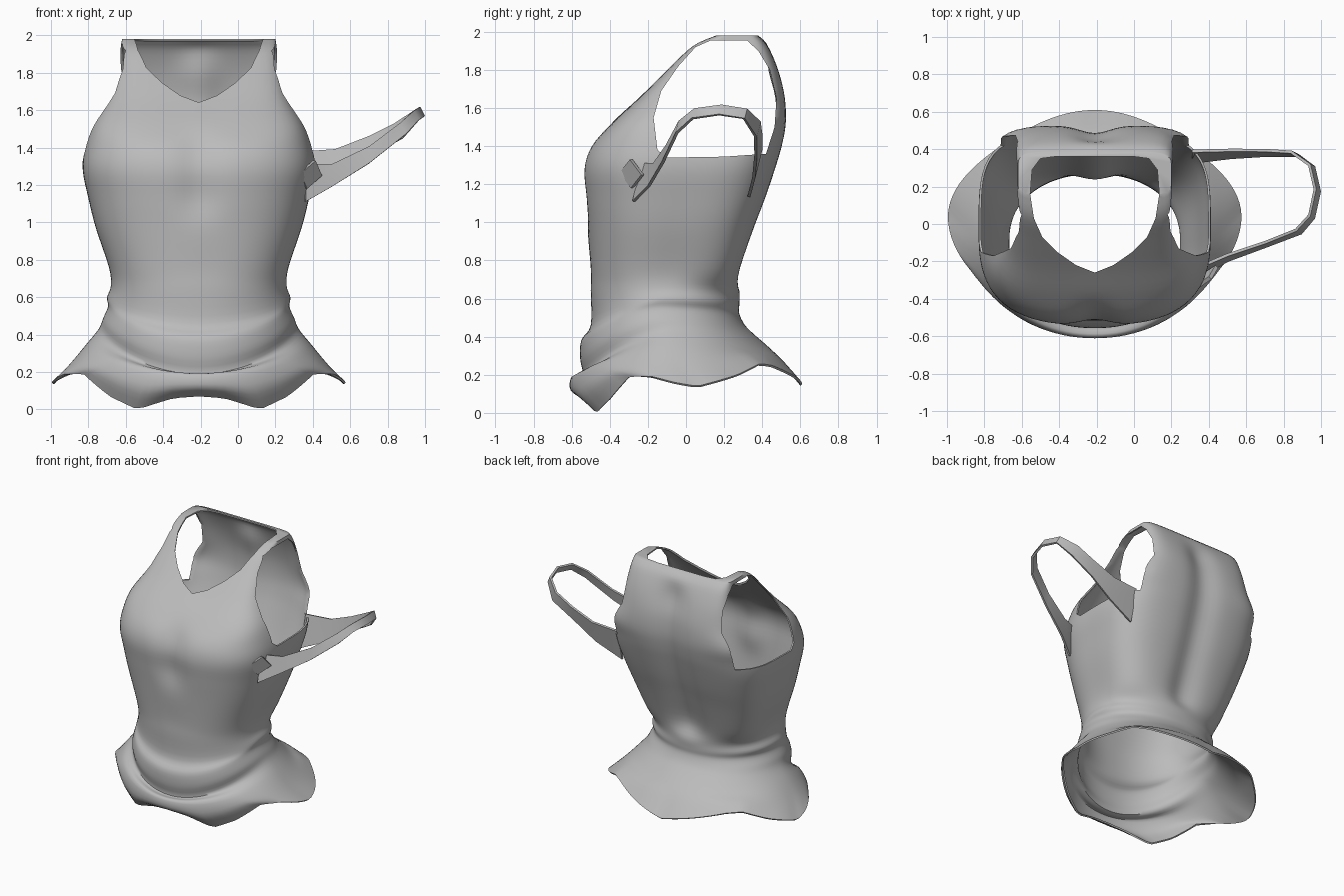
import bpy
import bmesh
import math
from mathutils import Vector

cube = bpy.data.objects.get("Cube")
if cube:
    bpy.data.objects.remove(cube, do_unlink=True)

AXIS_X = -0.21          # the garment sits off-centre because of the loose strap
COLUMNS = 96
STEPS = 4

fabric = bpy.data.materials.new("grey fabric")
fabric.use_nodes = True
fabric.diffuse_color = (0.5, 0.5, 0.5, 1)
fabric.node_tree.nodes["Principled BSDF"].inputs["Base Color"].default_value = fabric.diffuse_color


def make_object(name, bm):
    bmesh.ops.recalc_face_normals(bm, faces=bm.faces)
    mesh = bpy.data.meshes.new(name)
    bm.to_mesh(mesh)
    bm.free()
    obj = bpy.data.objects.new(name, mesh)
    bpy.context.collection.objects.link(obj)
    mesh.materials.append(fabric)
    return obj


def activate(obj):
    bpy.ops.object.select_all(action="DESELECT")
    obj.select_set(True)
    bpy.context.view_layer.objects.active = obj


def apply_modifier(obj, kind, **settings):
    activate(obj)
    modifier = obj.modifiers.new(kind.title(), kind)
    for key, value in settings.items():
        setattr(modifier, key, value)
    bpy.ops.object.modifier_apply(modifier=modifier.name)


def smooth(obj, degrees):
    activate(obj)
    bpy.ops.object.shade_smooth_by_angle(angle=math.radians(degrees))


def spline(points, steps):
    """Catmull-Rom curve through the points."""
    padded = [points[0]] + points + [points[-1]]
    result = []
    for a, b, c, d in zip(padded, padded[1:], padded[2:], padded[3:]):
        for i in range(steps):
            t = i / steps
            result.append(0.5 * (2 * b + (c - a) * t + (2 * a - 5 * b + 4 * c - d) * t * t
                                 + (3 * b - a - 3 * c + d) * t ** 3))
    return result + [points[-1]]


def prism(name, outline, direction):
    """Closed prism swept along the direction."""
    bm = bmesh.new()
    face = bm.faces.new([bm.verts.new(p) for p in outline])
    swept = bmesh.ops.extrude_face_region(bm, geom=[face])["geom"]
    moved = [v for v in swept if isinstance(v, bmesh.types.BMVert)]
    bmesh.ops.translate(bm, verts=moved, vec=direction)
    return make_object(name, bm)


def cut(target, cutter):
    cutter.hide_render = True
    apply_modifier(target, "BOOLEAN", object=cutter, operation="DIFFERENCE", solver="EXACT")
    bpy.data.objects.remove(cutter, do_unlink=True)


# Bodice sections: half width, front y, back y, height, squareness
bodice = [
    (0.41, 0.15, 0.38, 1.98, 7), (0.42, 0.03, 0.43, 1.925, 7),
    (0.445, -0.1, 0.485, 1.8, 6), (0.49, -0.24, 0.52, 1.66, 5),
    (0.57, -0.39, 0.525, 1.52, 4), (0.61, -0.5, 0.505, 1.4, 3),
    (0.62, -0.54, 0.47, 1.28, 2.8), (0.59, -0.53, 0.42, 1.13, 2.7),
    (0.55, -0.515, 0.36, 0.97, 2.6), (0.48, -0.5, 0.29, 0.76, 2.5),
]
# Waist and skirt sections: half width, front y, back y, front z, side z, back z, squareness
skirt = [
    (0.47, -0.5, 0.28, 0.64, 0.66, 0.64, 2.3), (0.49, -0.5, 0.28, 0.46, 0.6, 0.57, 2.2),
    (0.485, -0.55, 0.28, 0.38, 0.55, 0.52, 2.2), (0.51, -0.555, 0.31, 0.28, 0.49, 0.46, 2.2),
    (0.535, -0.54, 0.36, 0.19, 0.43, 0.41, 2.1), (0.6, -0.6, 0.44, 0.19, 0.35, 0.34, 2.1),
    (0.69, -0.605, 0.51, 0.11, 0.24, 0.27, 2), (0.785, -0.53, 0.61, 0.05, 0.14, 0.15, 1.9),
]
# Wavy hem: degrees from the front, height
hem = [(0, 0.07), (10, 0.06), (25, 0), (38, 0.07), (53, 0.19), (68, 0.19), (80, 0.16),
       (92, 0.14), (115, 0.2), (132, 0.26), (142, 0.25), (180, 0.15)]


def hem_height(degrees):
    for (a, za), (b, zb) in zip(hem, hem[1:]):
        if degrees <= b:
            return za + (zb - za) * (degrees - a) / (b - a)
    return hem[-1][1]


def section_point(c, s, half, front, back, z, power):
    radius = (abs(c) ** power + abs(s) ** power) ** (-1 / power)
    return Vector((half * radius * c, (front + back) / 2 + (back - front) / 2 * radius * s, z))


def column(angle):
    """Key points from shoulder to hem at one angle around the body."""
    c, s = math.cos(angle), math.sin(angle)
    points = []
    for half, front, back, z, power in bodice:
        # the back is squarer than the chest
        p = section_point(c, s, half, front, back, z, power + (1 if s > 0 and z < 1.6 else 0))
        # spine groove and a shallow dip between the busts
        dip = math.exp(-(p.x / 0.11) ** 2)
        if s > 0 and z < 1.85:
            p.y -= 0.04 * dip
        elif s < 0 and 1.1 < z < 1.5:
            p.y += 0.03 * dip
        points.append(p)
    for half, front, back, zf, zs, zb, power in skirt:
        z = zs + ((zf if s < 0 else zb) - zs) * abs(s) ** 1.6
        points.append(section_point(c, s, half, front, back, z, power))
    drop = hem_height(math.degrees(math.acos(max(-1, min(1, -s))))) - points[-1].z
    points[-1].z += drop
    points[-2].z += drop * 0.4
    # the skirt draws in between its side and back lobes
    if s > 0:
        points[-1] -= Vector((c, s, 0)) * 0.04 * math.sin(2 * angle) ** 2
    return spline(points, STEPS)


# Body of the top, with a cap that becomes the shoulder straps
bm = bmesh.new()
grid = [[bm.verts.new(p + Vector((AXIS_X, 0, 0))) for p in column(math.tau * i / COLUMNS)]
        for i in range(COLUMNS)]
for i in range(COLUMNS):
    left, right = grid[i - 1], grid[i]
    for j in range(len(left) - 1):
        bm.faces.new((left[j], right[j], right[j + 1], left[j + 1]))
bm.faces.new([col[0] for col in grid])
body = make_object("tank_top_body", bm)
# make the shell face outward
if body.data.polygons[-1].normal.z < 0:
    body.data.flip_normals()
apply_modifier(body, "SOLIDIFY", thickness=0.012, offset=-1)

# Armholes, one on each side
armhole = [(-0.1, 1.34), (-0.15, 1.38), (-0.17, 1.55), (-0.13, 1.69), (-0.04, 1.82),
           (0.05, 1.92), (0.13, 1.955), (0.32, 1.955), (0.38, 1.9), (0.44, 1.8),
           (0.475, 1.65), (0.465, 1.5), (0.42, 1.36), (0.2, 1.345)]
for side in (-1, 1):
    start = AXIS_X + side * 0.335
    cut(body, prism("armhole_cutter", [(start, y, z) for y, z in armhole], (side, 0, 0)))

# Neck opening, cut down from above
neck = [(0, -0.26), (0.1, -0.22), (0.2, -0.15), (0.28, -0.07), (0.325, 0.03),
        (0.345, 0.16), (0.335, 0.29), (0.29, 0.35), (0.2, 0.362), (0, 0.362)]
neck += [(-x, y) for x, y in neck[-2:0:-1]]
cut(body, prism("neck_cutter", [(x + AXIS_X, y, 1.5) for x, y in neck], (0, 0, 1)))
smooth(body, 50)

# Loose strap hanging off the left side: centre x, y, z and half width
strap_path = [(0.36, -0.25, 1.21, 0.1), (0.5, -0.18, 1.25, 0.06), (0.7, -0.11, 1.36, 0.045),
              (0.88, -0.04, 1.5, 0.03), (0.95, 0.04, 1.57, 0.025), (0.98, 0.18, 1.59, 0.025),
              (0.95, 0.31, 1.57, 0.025), (0.86, 0.375, 1.49, 0.04), (0.7, 0.38, 1.405, 0.055),
              (0.52, 0.375, 1.31, 0.08), (0.31, 0.36, 1.255, 0.12)]
bm = bmesh.new()
edges = []
for x, y, z, half in strap_path:
    tilt = Vector((-0.5 if x > 0.8 else 0, 0.25, 1)) * half
    edges.append([bm.verts.new(Vector((x, y, z)) + side * tilt) for side in (-1, 1)])
for (a, b), (c, d) in zip(edges, edges[1:]):
    bm.faces.new((a, c, d, b))
strap = make_object("loose_strap", bm)
apply_modifier(strap, "SOLIDIFY", thickness=0.016, offset=0)
smooth(strap, 40)

# Small square tab where the strap meets the chest
prism("strap_tab", [(0.335, -0.35, 1.26), (0.415, -0.295, 1.33),
                    (0.45, -0.235, 1.25), (0.37, -0.29, 1.18)], (-0.015, 0.015, 0))
